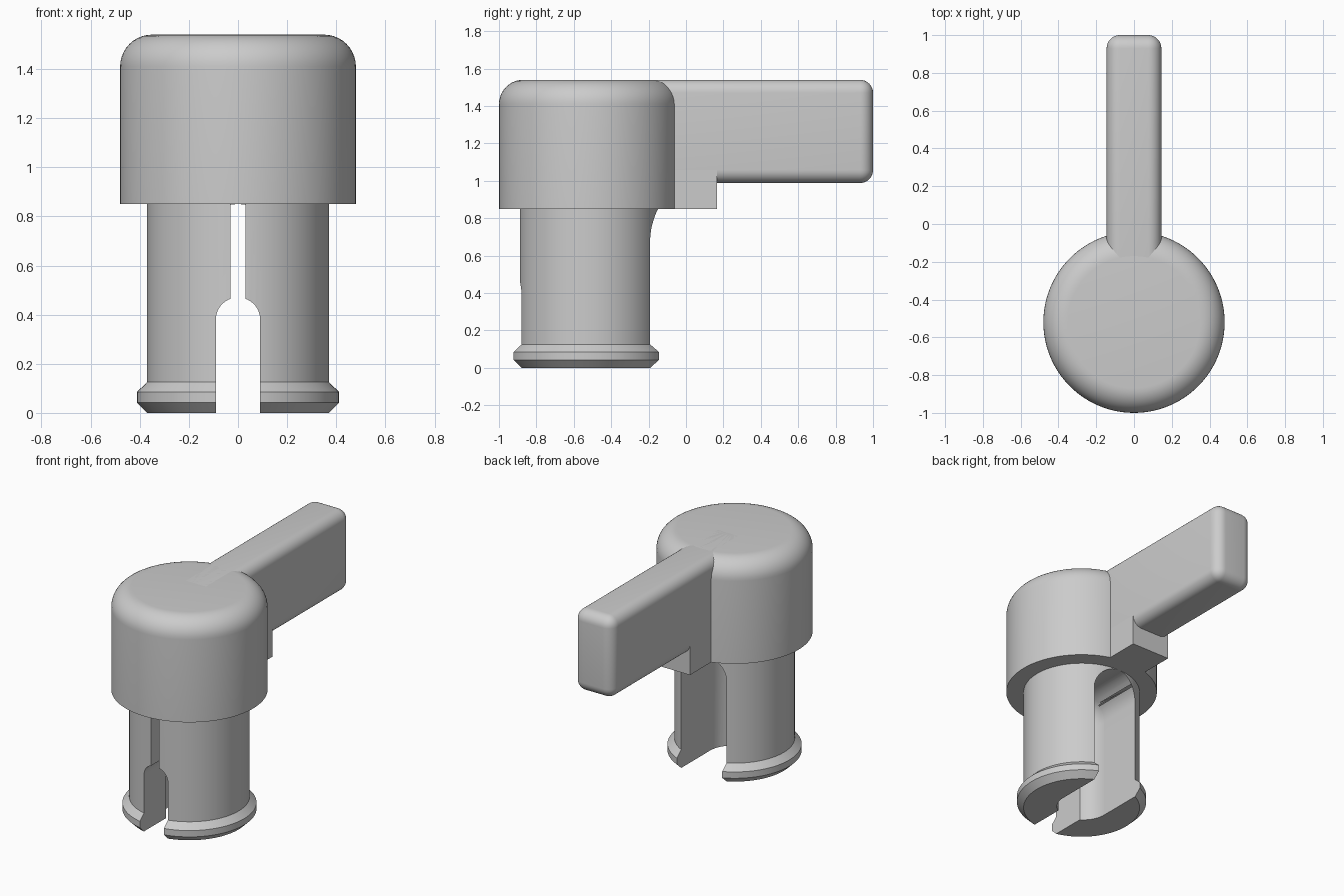
import bpy
import bmesh
from math import sin, cos, pi, radians
from mathutils import Matrix, Vector

cube = bpy.data.objects.get("Cube")
if cube:
    bpy.data.objects.remove(cube, do_unlink=True)

AXIS_Y = -0.52   # centre line of the cap and stem
CAP_BASE = 0.85

grey = bpy.data.materials.new("plain grey")
grey.use_nodes = True
grey.diffuse_color = (0.6, 0.6, 0.6, 1)
grey.node_tree.nodes["Principled BSDF"].inputs["Base Color"].default_value = (0.6, 0.6, 0.6, 1)


def make_object(name, bm):
    bmesh.ops.recalc_face_normals(bm, faces=bm.faces)
    mesh = bpy.data.meshes.new(name)
    bm.to_mesh(mesh)
    bm.free()
    mesh.materials.append(grey)
    obj = bpy.data.objects.new(name, mesh)
    bpy.context.collection.objects.link(obj)
    return obj


def activate(obj):
    bpy.ops.object.select_all(action='DESELECT')
    obj.select_set(True)
    bpy.context.view_layer.objects.active = obj


def smooth(obj):
    activate(obj)
    bpy.ops.object.shade_smooth_by_angle(angle=radians(30))


def lathe(name, profile, y, steps=96):
    """Spin (radius, height) points that start and end on the axis."""
    bm = bmesh.new()
    verts = [bm.verts.new((r, y, z)) for r, z in profile]
    edges = [bm.edges.new(pair) for pair in zip(verts, verts[1:])]
    bmesh.ops.spin(bm, geom=verts + edges, cent=(0, y, 0), axis=(0, 0, 1),
                   angle=2 * pi, steps=steps, use_merge=True)
    bmesh.ops.remove_doubles(bm, verts=bm.verts, dist=1e-5)
    return make_object(name, bm)


def box(name, low, high):
    low, high = Vector(low), Vector(high)
    bm = bmesh.new()
    bmesh.ops.create_cube(bm, size=1, matrix=Matrix.Translation((low + high) / 2)
                          @ Matrix.Diagonal((*(high - low), 1)))
    return make_object(name, bm)


def arch(name, half, spring, y0, y1):
    """Round-topped slot running along y."""
    outline = [(-half, -0.1), (half, -0.1)]
    outline += [(half * cos(pi * i / 32), spring + half * sin(pi * i / 32)) for i in range(33)]
    bm = bmesh.new()
    face = bm.faces.new([bm.verts.new((x, y0, z)) for x, z in outline])
    moved = bmesh.ops.extrude_face_region(bm, geom=[face])["geom"]
    bmesh.ops.translate(bm, vec=(0, y1 - y0, 0),
                        verts=[v for v in moved if isinstance(v, bmesh.types.BMVert)])
    return make_object(name, bm)


def cut(obj, cutter):
    activate(obj)
    mod = obj.modifiers.new("cut", 'BOOLEAN')
    mod.operation, mod.solver, mod.object = 'DIFFERENCE', 'EXACT', cutter
    bpy.ops.object.modifier_apply(modifier=mod.name)
    bpy.data.objects.remove(cutter, do_unlink=True)


# Cap with a rounded top edge
cap_r, cap_top, round_r = 0.48, 1.54, 0.13
profile = [(0, CAP_BASE), (cap_r, CAP_BASE)]
profile += [(cap_r - round_r + round_r * cos(a), cap_top - round_r + round_r * sin(a))
            for a in (pi / 2 * i / 10 for i in range(11))]
smooth(lathe("cap", profile + [(0, cap_top)], AXIS_Y))

# Stem with a chamfered snap ring at its foot
stem = lathe("stem", [(0, 0), (0.37, 0), (0.412, 0.042), (0.412, 0.085),
                      (0.37, 0.125), (0.37, 0.9), (0, 0.9)], AXIS_Y)

# Rear pocket: arched opening with a round inner end
pocket_r, pocket_y = 0.17, AXIS_Y + 0.02
spring = CAP_BASE - pocket_r
cut(stem, arch("pocket_cutter", pocket_r, spring, pocket_y, 0.2))
dome = [(0, -0.1), (pocket_r, -0.1)]
dome += [(pocket_r * cos(a), spring + pocket_r * sin(a))
         for a in (pi / 2 * i / 16 for i in range(16))]
cut(stem, lathe("pocket_end_cutter", dome + [(0, CAP_BASE)], pocket_y, 64))

# Front slot and the thin slit above it
cut(stem, arch("slot_cutter", 0.09, 0.38, -1.1, pocket_y))
cut(stem, box("slit_cutter", (-0.03, -1.1, -0.1), (0.03, pocket_y, CAP_BASE)))
smooth(stem)

# Lever with rounded edges
lever = box("lever", (-0.145, AXIS_Y, 0.988), (0.145, 1.0, 1.54))
activate(lever)
bevel = lever.modifiers.new("round", 'BEVEL')
bevel.width, bevel.segments = 0.07, 8
bpy.ops.object.modifier_apply(modifier=bevel.name)
smooth(lever)

# Square block joining the lever to the cap
box("lever_block", (-0.145, -0.12, CAP_BASE), (0.145, 0.165, 1.06))
